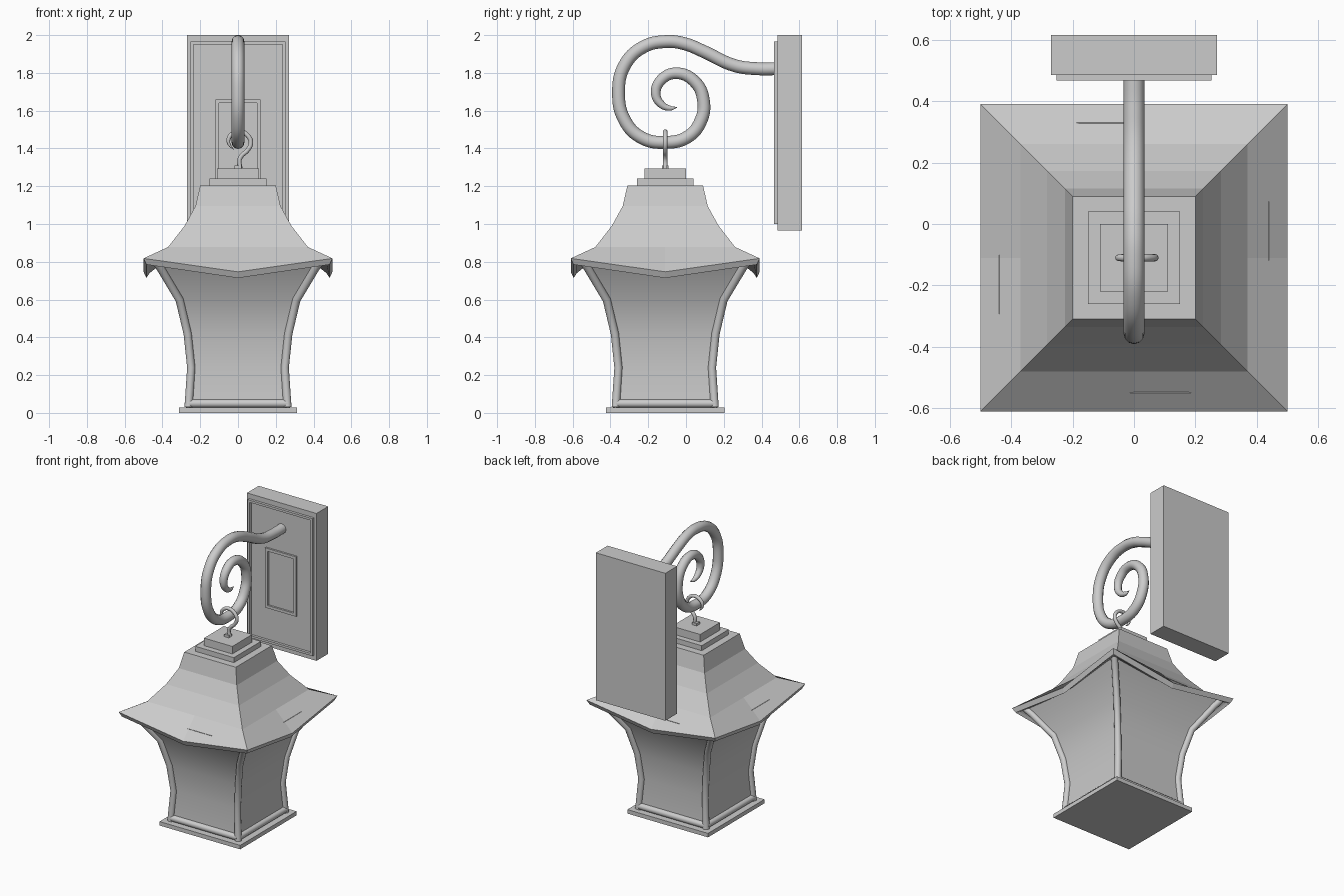
import bpy

if "Cube" in bpy.data.objects:
    bpy.data.objects.remove(bpy.data.objects["Cube"])

CY = -0.11  # lantern axis in y


def loft(name, rings, cap=(True, True), smooth=False):
    """Skin a list of equal-length closed rings."""
    n = len(rings[0])
    verts = [p for r in rings for p in r]
    faces = [(k * n + i, k * n + (i + 1) % n, (k + 1) * n + (i + 1) % n, (k + 1) * n + i)
             for k in range(len(rings) - 1) for i in range(n)]
    if cap[0]:
        faces.append(tuple(reversed(range(n))))
    if cap[1]:
        faces.append(tuple(range(len(verts) - n, len(verts))))
    me = bpy.data.meshes.new(name)
    me.from_pydata(verts, [], faces)
    ob = bpy.data.objects.new(name, me)
    bpy.context.collection.objects.link(ob)
    if smooth:
        shade(ob)
    return ob


def shade(ob):
    bpy.ops.object.select_all(action='DESELECT')
    ob.select_set(True)
    bpy.context.view_layer.objects.active = ob
    if ob.type == 'CURVE':
        bpy.ops.object.convert(target='MESH')
    bpy.ops.object.shade_smooth_by_angle(angle=0.7)


def square(h, z):
    return [(-h, CY - h, z), (h, CY - h, z), (h, CY + h, z), (-h, CY + h, z)]


def square8(h, zc, zm):
    """Square ring with side midpoints at their own height."""
    dirs = [(-1, -1), (0, -1), (1, -1), (1, 0), (1, 1), (0, 1), (-1, 1), (-1, 0)]
    return [(a * h, CY + b * h, zc if a * b else zm) for a, b in dirs]


def rect(hw, z0, z1, y):
    return [(-hw, y, z0), (hw, y, z0), (hw, y, z1), (-hw, y, z1)]


def tube(name, pts, radius, radii=None, smooth=True, closed=False):
    cu = bpy.data.curves.new(name, 'CURVE')
    cu.dimensions = '3D'
    cu.bevel_depth = radius
    cu.bevel_resolution = 4
    cu.use_fill_caps = True
    cu.resolution_u = 8
    sp = cu.splines.new('BEZIER' if smooth else 'POLY')
    ps = sp.bezier_points if smooth else sp.points
    ps.add(len(pts) - 1)
    for i, (p, co) in enumerate(zip(ps, pts)):
        if smooth:
            p.co = co
            p.handle_left_type = p.handle_right_type = 'AUTO'
        else:
            p.co = (*co, 1)
        p.radius = radii[i] if radii else 1
    sp.use_cyclic_u = closed
    ob = bpy.data.objects.new(name, cu)
    bpy.context.collection.objects.link(ob)
    shade(ob)
    return ob


# Wall plate with raised border and small inner frame
loft("wall_plate", [rect(0.27, 0.965, 2.0, 0.485), rect(0.27, 0.965, 2.0, 0.615)])


def frame(name, hw, z0, z1, t, y):
    w = hw - t
    loft(name, [rect(hw, z0, z1, 0.487), rect(hw, z0, z1, y),
                rect(w, z0 + t, z1 - t, y), rect(w, z0 + t, z1 - t, 0.487)], (False, False))


frame("plate_border", 0.252, 1.0, 1.965, 0.016, 0.467)
frame("plate_inner_frame", 0.12, 1.24, 1.66, 0.02, 0.472)

# Scroll arm, tapering toward the curl
arm = [(0.49, 1.822), (0.38, 1.822), (0.26, 1.838), (0.09, 1.915), (0, 1.952), (-0.1, 1.966),
       (-0.23, 1.935), (-0.325, 1.84), (-0.357, 1.7), (-0.325, 1.55), (-0.235, 1.457),
       (-0.11, 1.432), (0.01, 1.462), (0.08, 1.55), (0.093, 1.65), (0.05, 1.75),
       (-0.05, 1.798), (-0.13, 1.764), (-0.16, 1.69), (-0.13, 1.633), (-0.085, 1.613), (-0.047, 1.618)]
arm_r = [1] * 14 + [0.98, 0.95, 0.9, 0.85, 0.75, 0.6, 0.4, 0.05]
tube("scroll_arm", [(0, y, z) for y, z in arm], 0.034, arm_r)

# Hanging hook and its socket
hook = [(-0.022, 1.395), (-0.045, 1.418), (-0.05, 1.45), (-0.03, 1.477), (0.01, 1.489),
        (0.05, 1.47), (0.068, 1.43), (0.05, 1.39), (0.018, 1.36), (0.007, 1.335), (0.012, 1.295)]
tube("hook", [(x, CY, z) for x, z in hook], 0.012, [0.1, 0.6, 0.9] + [1] * 8)
loft("hook_socket", [square(0.018, 1.29), square(0.018, 1.31)])

# Stepped caps
loft("cap_lower", [square(0.15, 1.2), square(0.15, 1.24)])
loft("cap_upper", [square(0.11, 1.24), square(0.11, 1.293)])

# Flared roof: outer skin, drooping eave lip, underside
loft("roof", [square8(h, a, b) for h, a, b in [
    (0.33, 0.85, 0.85), (0.468, 0.79, 0.74), (0.485, 0.785, 0.714), (0.5, 0.818, 0.747),
    (0.37, 0.878, 0.878), (0.283, 0.99, 0.99), (0.225, 1.095, 1.095), (0.2, 1.205, 1.205)]])

# Lantern body panes
profile = [(0.262, 0.03), (0.248, 0.24), (0.267, 0.42), (0.31, 0.6), (0.412, 0.77), (0.44, 0.81)]
loft("glass_panes", [square(h, z) for h, z in profile], (True, True), True)

# Corner posts and bottom rails
for sx, nx in ((-1, "left"), (1, "right")):
    for sy, ny in ((-1, "front"), (1, "back")):
        tube(f"post_{ny}_{nx}", [(sx * h, CY + sy * h, z) for h, z in profile], 0.022, smooth=False)
c = square(0.261, 0.05)
for i, n in enumerate(("front", "right", "back", "left")):
    tube(f"rail_{n}", [c[i], c[(i + 1) % 4]], 0.022, smooth=False)

# Base plate
loft("base_plate", [square(0.313, 0), square(0.313, 0.028)])

# Consistent outward normals
for ob in bpy.context.collection.objects:
    bpy.ops.object.select_all(action='DESELECT')
    ob.select_set(True)
    bpy.context.view_layer.objects.active = ob
    bpy.ops.object.mode_set(mode='EDIT')
    bpy.ops.mesh.select_all(action='SELECT')
    bpy.ops.mesh.normals_make_consistent(inside=False)
    bpy.ops.object.mode_set(mode='OBJECT')
